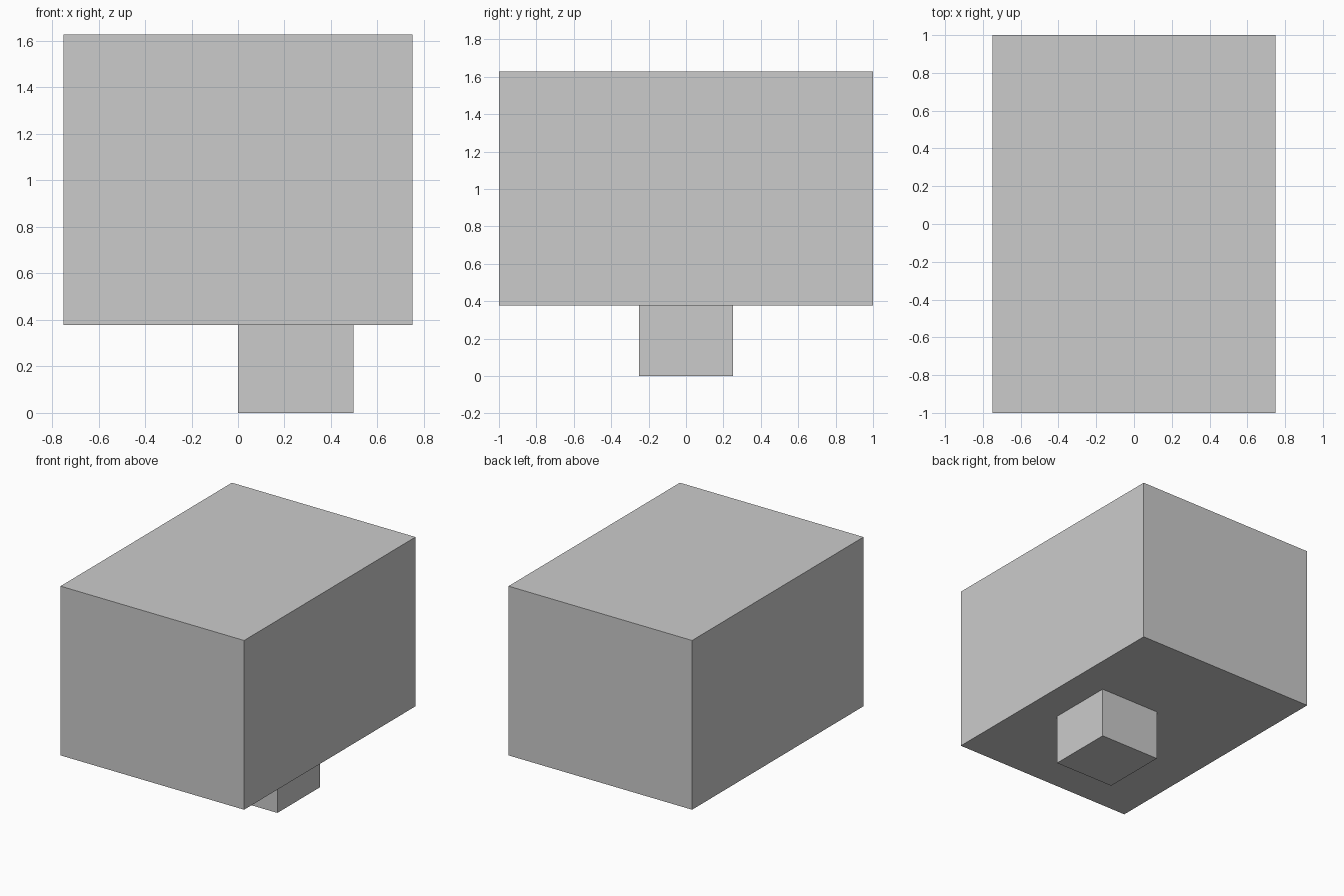
import bpy

if "Cube" in bpy.data.objects:
    bpy.data.objects.remove(bpy.data.objects["Cube"])


def box(name, low, high):
    """Axis-aligned box between two opposite corners."""
    centre = [(a + b) / 2 for a, b in zip(low, high)]
    bpy.ops.mesh.primitive_cube_add(size=1, location=centre)
    obj = bpy.context.object
    obj.name = name
    obj.scale = [b - a for a, b in zip(low, high)]
    bpy.ops.object.transform_apply(location=False, rotation=False, scale=True)
    return obj


JOINT_Z = 0.378

# Large main block
box("main_block", (-0.75, -1, JOINT_Z), (0.75, 1, JOINT_Z + 1.25))

# Small off-centre foot underneath
box("foot_block", (0, -0.25, 0), (0.497, 0.25, JOINT_Z))
